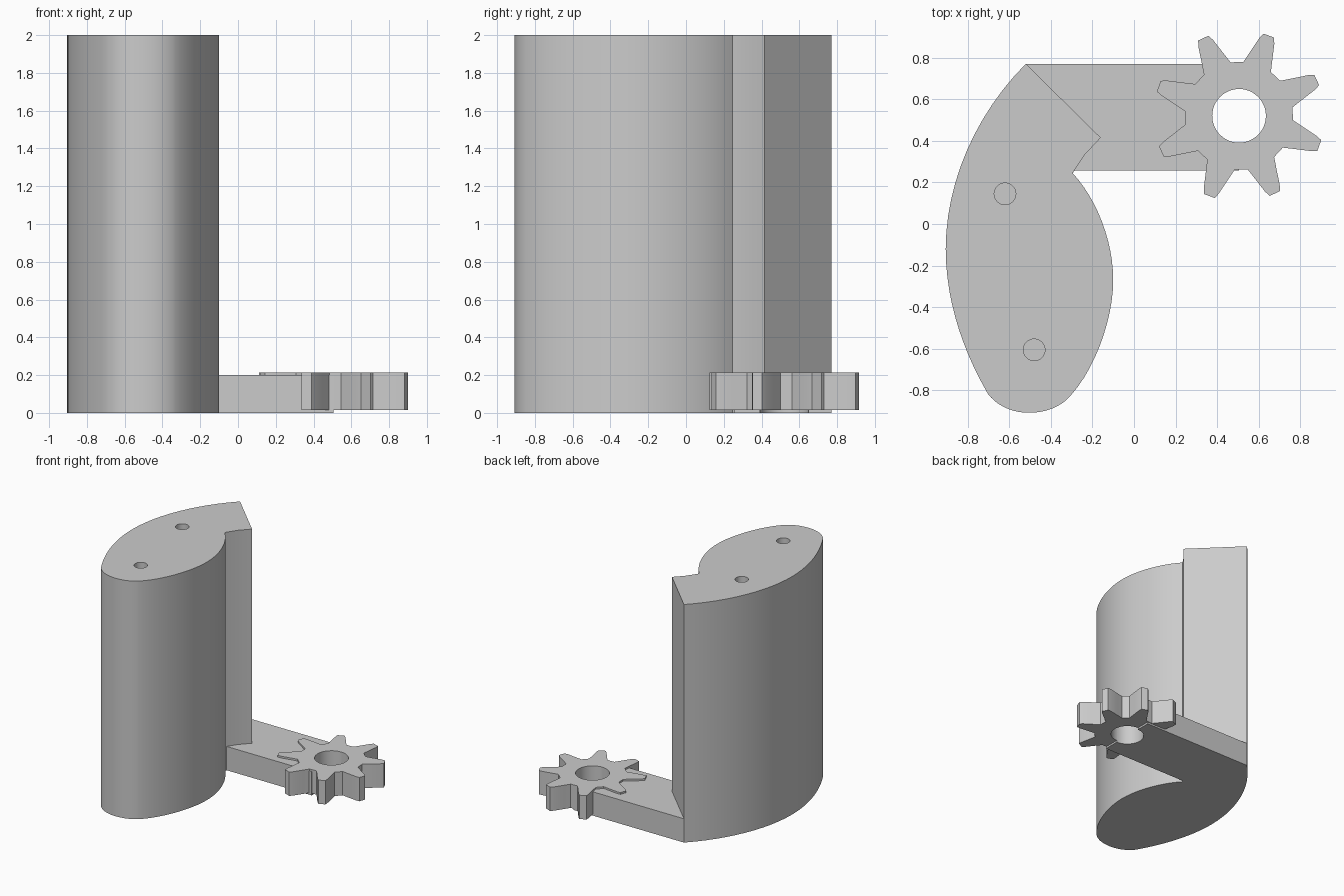
import bpy, bmesh, math
from mathutils import Vector
from mathutils.geometry import interpolate_bezier

cube = bpy.data.objects.get("Cube")
if cube:
    bpy.data.objects.remove(cube)

grey = bpy.data.materials.new("plain grey")
grey.use_nodes = True
COLOUR = (0.6, 0.6, 0.6, 1)
grey.diffuse_color = COLOUR
grey.node_tree.nodes["Principled BSDF"].inputs["Base Color"].default_value = COLOUR


def prism(name, outline, z0, z1):
    """Closed straight extrusion of a 2D outline."""
    bm = bmesh.new()
    base = bm.faces.new([bm.verts.new((p[0], p[1], z0)) for p in outline])
    ext = bmesh.ops.extrude_face_region(bm, geom=[base], use_keep_orig=True)
    top = [v for v in ext["geom"] if isinstance(v, bmesh.types.BMVert)]
    bmesh.ops.translate(bm, verts=top, vec=(0, 0, z1 - z0))
    bmesh.ops.recalc_face_normals(bm, faces=bm.faces)
    mesh = bpy.data.meshes.new(name)
    bm.to_mesh(mesh)
    bm.free()
    mesh.materials.append(grey)
    obj = bpy.data.objects.new(name, mesh)
    bpy.context.collection.objects.link(obj)
    return obj


def circle(centre, radius, steps):
    return [(centre[0] + radius * math.cos(math.tau * i / steps),
             centre[1] + radius * math.sin(math.tau * i / steps)) for i in range(steps)]


def drill(obj, centre, radius, z0, z1, steps=48):
    """Cut a round hole, then remove the cutter."""
    cutter = prism("drill_cutter", circle(centre, radius, steps), z0, z1)
    cutter.hide_render = True
    mod = obj.modifiers.new("hole", "BOOLEAN")
    mod.operation = "DIFFERENCE"
    mod.solver = "EXACT"
    mod.object = cutter
    bpy.context.view_layer.objects.active = obj
    bpy.ops.object.modifier_apply(modifier=mod.name)
    bpy.data.objects.remove(cutter)


def smooth(obj, degrees):
    bpy.ops.object.select_all(action="DESELECT")
    obj.select_set(True)
    bpy.context.view_layer.objects.active = obj
    bpy.ops.object.shade_smooth_by_angle(angle=math.radians(degrees))


# Tall body: curved outline with a notch and a pointed back corner
TIP, CORNER, NOTCH_MID, NOTCH = (-.52, .77), (-.16, .415), (-.235, .335), (-.295, .245)
curves = [
    (TIP, (-.76, .53), (-.905, .2), (-.905, -.12)),
    ((-.905, -.12), (-.905, -.4), (-.8, -.65), (-.7, -.82)),
    ((-.7, -.82), (-.65, -.88), (-.58, -.907), (-.505, -.907)),
    ((-.505, -.907), (-.44, -.907), (-.38, -.89), (-.33, -.85)),
    ((-.33, -.85), (-.2, -.73), (-.1, -.47), (-.1, -.27)),
    ((-.1, -.27), (-.1, -.08), (-.18, .12), NOTCH),
]
outline = []
for a, ha, hb, b in curves:
    pts = interpolate_bezier(Vector(a), Vector(ha), Vector(hb), Vector(b), 13)
    outline += [tuple(p[:2]) for p in pts[:-1]]
outline += [NOTCH, NOTCH_MID, CORNER]
body = prism("body", outline, 0, 2)
for centre in ((-.62, .145), (-.48, -.605)):
    drill(body, centre, .052, 1.5, 2.1, 32)
smooth(body, 20)

# Flat arm reaching from the body to the gear
HUB = (.505, .52)
BORE = .129
arm = prism("arm", [TIP, CORNER, NOTCH_MID, NOTCH, (-.285, .257), (HUB[0], .257), (HUB[0], .77)], 0, .2)
drill(arm, HUB, BORE, -.1, .3)
smooth(arm, 20)

# Eight-toothed gear with a round bore
half_tooth = [(15.7, .26), (10, .318), (5.8, .385), (3.8, .412)]
tooth = half_tooth + [(-a, r) for a, r in reversed(half_tooth)]
gear_outline = []
for i in range(8):
    for a, r in tooth:
        t = math.radians(24.7 - 45 * i + a)
        gear_outline.append((HUB[0] + r * math.cos(t), HUB[1] + r * math.sin(t)))
gear = prism("gear", gear_outline, .015, .215)
drill(gear, HUB, BORE, -.1, .4)
smooth(gear, 20)
